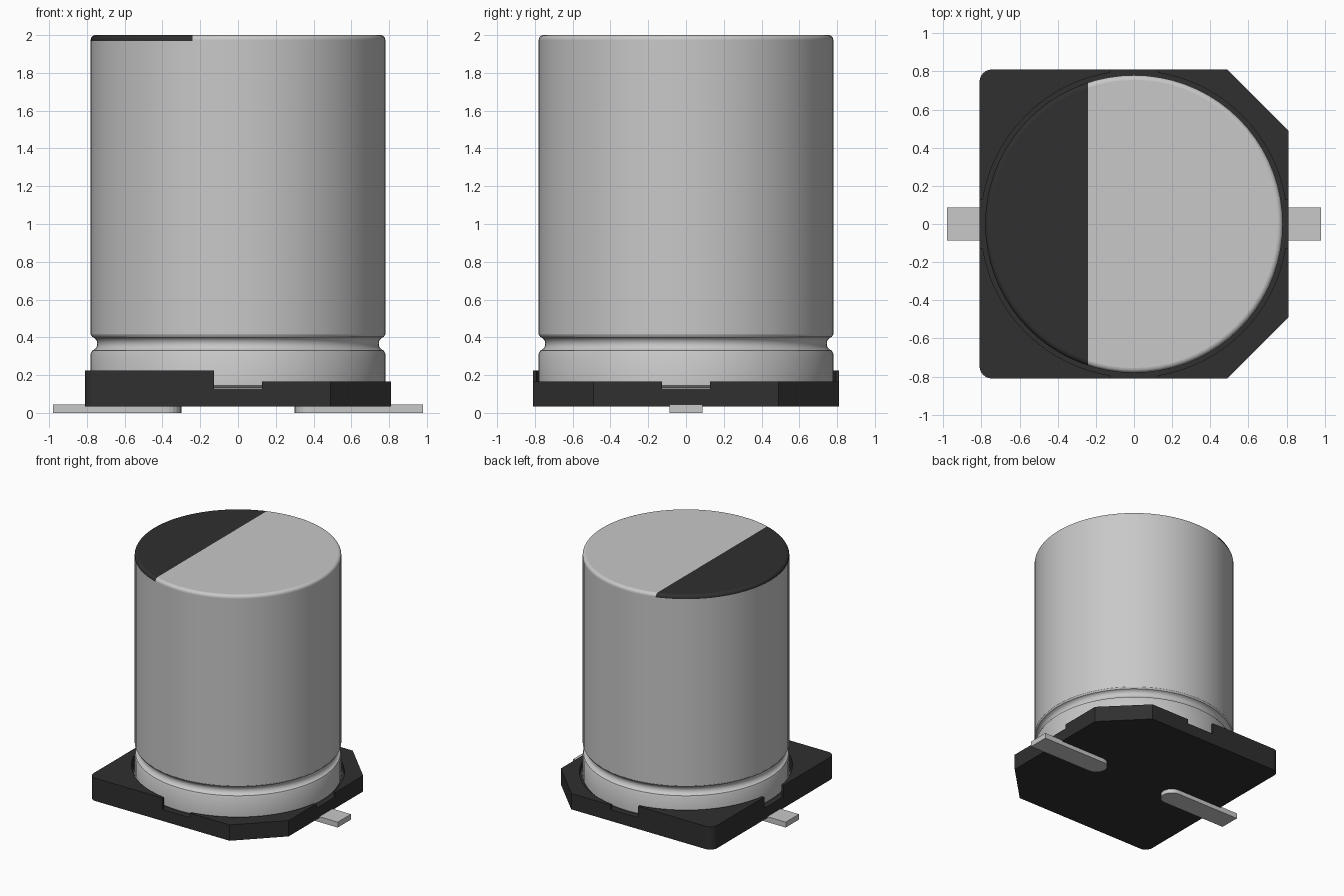
import bpy, bmesh, math

cube = bpy.data.objects.get("Cube")
if cube:
    bpy.data.objects.remove(cube, do_unlink=True)


def make_material(name, rgb, rough):
    m = bpy.data.materials.new(name)
    m.use_nodes = True
    m.diffuse_color = (*rgb, 1)
    bsdf = m.node_tree.nodes["Principled BSDF"]
    bsdf.inputs["Base Color"].default_value = (*rgb, 1)
    bsdf.inputs["Roughness"].default_value = rough
    return m


silver = make_material("silver metal", (0.58, 0.58, 0.58), 0.5)
black = make_material("black plastic", (0.029, 0.029, 0.029), 0.6)


def finish(name, bm, mats):
    bmesh.ops.recalc_face_normals(bm, faces=bm.faces)
    me = bpy.data.meshes.new(name)
    bm.to_mesh(me)
    bm.free()
    for m in mats:
        me.materials.append(m)
    ob = bpy.data.objects.new(name, me)
    bpy.context.scene.collection.objects.link(ob)
    return ob


def prism(name, outline, z0, z1, mat):
    bm = bmesh.new()
    face = bm.faces.new([bm.verts.new((x, y, z0)) for x, y in outline])
    ext = bmesh.ops.extrude_face_region(bm, geom=[face], use_keep_orig=True)
    top = [v for v in ext["geom"] if isinstance(v, bmesh.types.BMVert)]
    bmesh.ops.translate(bm, verts=top, vec=(0, 0, z1 - z0))
    return finish(name, bm, [mat])


def arc(cx, cy, r, a0, a1, n):
    pts = []
    for i in range(n + 1):
        a = math.radians(a0 + (a1 - a0) * i / n)
        pts.append((cx + r * math.cos(a), cy + r * math.sin(a)))
    return pts


H = 0.81            # half width of the base
CHAMFER = 0.32
ROUND = 0.065
NOTCH = 0.127       # half width of the gaps in the rim
FLOOR = 0.13
SEAT = 0.803        # radius of the round recess

# Base slab: chamfered corners at +x, rounded corners at -x
chamfer = [(H, H - CHAMFER), (H - CHAMFER, H)]
rounded = arc(H - ROUND, H - ROUND, ROUND, 0, 90, 6)
outline = (chamfer + [(-x, y) for x, y in reversed(rounded)]
           + [(-x, -y) for x, y in rounded]
           + [(x, -y) for x, y in reversed(chamfer)])
prism("base_slab", outline, 0.035, FLOOR, black)

# Rim corners standing around the recess, taller on the -x side
a = math.degrees(math.asin(NOTCH / SEAT))
seat_arc = arc(0, 0, SEAT, 90 - a, a, 20)
for sx, corner, top in ((1, chamfer, 0.167), (-1, rounded, 0.225)):
    for sy in (1, -1):
        pts = seat_arc + [(H, NOTCH)] + corner + [(NOTCH, H)]
        name = "rim_%s_%s" % ("back" if sy > 0 else "front",
                              "left" if sx > 0 else "right")
        prism(name, [(sx * x, sy * y) for x, y in pts], FLOOR, top, black)

# Metal can: turned profile with a crimp groove and a rounded top edge
R, LIP = 0.78, 0.025
profile = [(0.765, 0.131), (R, 0.145), (R, 0.315)]
profile += [(R - 0.006, 0.325)]
profile += [(R + 0.003 - 0.038 * math.sin(math.radians(t)),
             0.366 - 0.038 * math.cos(math.radians(t))) for t in range(15, 166, 15)]
profile += [(R - 0.006, 0.407), (R, 0.415), (R, 2 - LIP - 0.005)]
profile += arc(R - LIP, 2 - LIP, LIP, 0, 90, 5)
SEG = 72
bm = bmesh.new()
rings = [[bm.verts.new((r * math.cos(2 * math.pi * i / SEG),
                        r * math.sin(2 * math.pi * i / SEG), z))
          for i in range(SEG)] for r, z in profile]
for lo, hi in zip(rings, rings[1:]):
    for i in range(SEG):
        j = (i + 1) % SEG
        bm.faces.new((lo[i], lo[j], hi[j], hi[i]))
bm.faces.new(rings[0])
bm.faces.new(rings[-1])

# Polarity mark: cut the top along x and colour one side
MARK_X, MARK_Z = -0.24, 2 - LIP - 0.006
cap = [f for f in bm.faces if f.calc_center_median().z > MARK_Z]
geom = cap + list({e for f in cap for e in f.edges}) + list({v for f in cap for v in f.verts})
bmesh.ops.bisect_plane(bm, geom=geom, plane_co=(MARK_X, 0, 0), plane_no=(1, 0, 0))
for f in bm.faces:
    c = f.calc_center_median()
    f.material_index = int(c.z > MARK_Z and c.x < MARK_X)
can = finish("can", bm, [silver, black])
bpy.context.view_layer.objects.active = can
can.select_set(True)
bpy.ops.object.shade_smooth_by_angle(angle=math.radians(35))
can.select_set(False)
for p in can.data.polygons:
    if abs(p.normal.z) > 0.999:
        p.use_smooth = False

# Flat terminals with rounded inner ends
W = 0.087
for s, side in ((1, "left"), (-1, "right")):
    pts = [(0.98, -W), (0.98, W)] + arc(0.30 + W, 0, W, 90, 270, 12)
    prism("terminal_" + side, [(s * x, y) for x, y in pts], 0, 0.045, silver)
